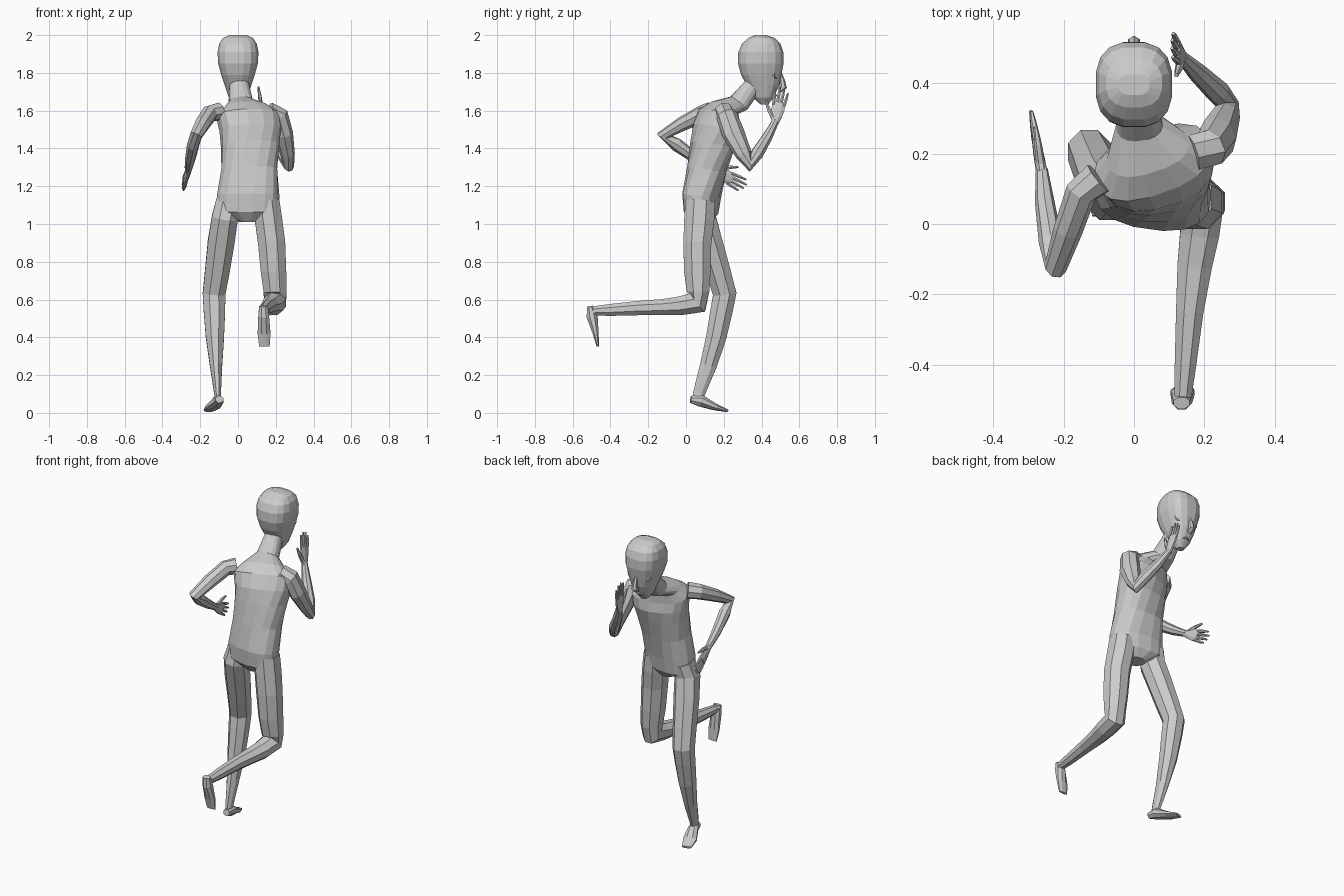
import bpy, bmesh, math
from mathutils import Vector, Matrix


def finish(name, bm):
    bmesh.ops.recalc_face_normals(bm, faces=bm.faces)
    me = bpy.data.meshes.new(name)
    bm.to_mesh(me)
    bm.free()
    ob = bpy.data.objects.new(name, me)
    bpy.context.collection.objects.link(ob)
    return ob


def bridge(bm, rings):
    """Skin a list of vertex-position rings and cap both ends."""
    rings = [[bm.verts.new(p) for p in r] for r in rings]
    n = len(rings[0])
    for a, b in zip(rings, rings[1:]):
        for i in range(n):
            j = (i + 1) % n
            bm.faces.new((a[i], a[j], b[j], b[i]))
    bm.faces.new(rings[0][::-1])
    bm.faces.new(rings[-1])


def ring(c, u, v, ru, rv, n, power=2.0):
    pts = []
    for i in range(n):
        a = 2 * math.pi * (i + 0.5) / n
        ca, sa = math.cos(a), math.sin(a)
        pu = math.copysign(abs(ca) ** (2 / power), ca) * ru
        pv = math.copysign(abs(sa) ** (2 / power), sa) * rv
        pts.append(c + u * pu + v * pv)
    return pts


def limb(bm, rows, lateral, n=8):
    """Rows are x, y, z, half width, half depth along a bent path."""
    pts = [Vector(r[:3]) for r in rows]
    lateral = Vector(lateral)
    rings = []
    for i, r in enumerate(rows):
        a, b = pts[max(i - 1, 0)], pts[min(i + 1, len(pts) - 1)]
        t = (b - a).normalized()
        u = (lateral - t * lateral.dot(t)).normalized()
        rings.append(ring(pts[i], u, t.cross(u), r[3], r[4], n))
    bridge(bm, rings)


def make_limb(name, rows, lateral, n=8):
    bm = bmesh.new()
    limb(bm, rows, lateral, n)
    return finish(name, bm)


def make_hand(name, wrist, along, thumb_side):
    w, d = Vector(wrist), Vector(along).normalized()
    s = Vector(thumb_side)
    s = (s - d * s.dot(d)).normalized()
    bm = bmesh.new()

    def part(rows, n):
        limb(bm, [(*(w + d * a + s * b), ru, rv) for a, b, ru, rv in rows], s, n)

    part([(-.01, 0, .019, .016), (.03, 0, .03, .016), (.07, 0, .038, .014), (.105, 0, .034, .011)], 8)
    for off, length in ((.028, .075), (.0095, .09), (-.0095, .085), (-.028, .065)):
        part([(.09, off, .010, .010), (.10 + length * .5, off * 1.15, .009, .009),
              (.10 + length, off * 1.25, .005, .005)], 6)
    part([(.02, .015, .014, .013), (.06, .048, .011, .011), (.105, .074, .006, .006)], 6)
    return finish(name, bm)


# torso and neck: z, x, y, half width, half depth, yaw, forward pitch
bm = bmesh.new()
rings = []
for z, x, y, rx, ry, yaw, pitch in [
        (1.01, .06, .085, .05, .05, -8, 0), (1.06, .05, .08, .165, .088, -8, 3),
        (1.15, .054, .083, .166, .10, -8, 6), (1.29, .06, .11, .15, .106, 0, 10),
        (1.42, .064, .14, .155, .115, 10, 12), (1.50, .065, .16, .165, .118, 18, 15),
        (1.57, .055, .175, .175, .10, 20, 24), (1.615, .04, .205, .12, .07, 18, 30),
        (1.64, .015, .28, .066, .056, 8, 38), (1.72, .008, .345, .054, .05, 0, 35),
        (1.80, 0, .39, .05, .05, 0, 20)]:
    m = Matrix.Rotation(math.radians(yaw), 3, 'Z') @ Matrix.Rotation(math.radians(-pitch), 3, 'X')
    rings.append(ring(Vector((x, y, z)), m @ Vector((1, 0, 0)), m @ Vector((0, 1, 0)), rx, ry, 16, 2.4))
bridge(bm, rings)
finish("torso", bm)

# head: z, back y, front y, half width
bm = bmesh.new()
rings = []
for z, y0, y1, rx in [(1.632, .395, .435, .022), (1.67, .355, .465, .05), (1.735, .32, .495, .072),
                      (1.79, .29, .507, .09), (1.85, .273, .518, .107), (1.91, .275, .517, .11),
                      (1.955, .295, .502, .101), (1.985, .33, .47, .08), (2.0, .365, .425, .045)]:
    rings.append(ring(Vector((0, (y0 + y1) / 2, z)), Vector((1, 0, 0)), Vector((0, 1, 0)),
                      rx, (y1 - y0) / 2, 16, 2.6))
bridge(bm, rings)
finish("head", bm)

# eyes with raised lids
for side, sx in (("left", -1), ("right", 1)):
    turn = Matrix.Rotation(math.radians(-35 * sx), 4, 'Z')
    place = Matrix.Translation((.055 * sx, .478, 1.795)) @ turn
    bm = bmesh.new()
    bmesh.ops.create_uvsphere(bm, u_segments=10, v_segments=6, radius=.022,
                              matrix=place @ Matrix.Diagonal((1, .6, .8, 1)))
    finish(side + "_eye", bm)
    bpy.ops.mesh.primitive_torus_add(major_segments=12, minor_segments=5,
                                     major_radius=.028, minor_radius=.007)
    lid = bpy.context.object
    lid.name = side + "_eyelid"
    lid.matrix_world = place @ Matrix.Rotation(math.pi / 2, 4, 'X') @ Matrix.Diagonal((1, .8, 1, 1))

# nose and mouth
make_limb("nose", [(0, .498, 1.80, .008, .008), (0, .51, 1.76, .014, .014),
                   (0, .515, 1.725, .019, .02), (0, .495, 1.705, .014, .012)], (1, 0, 0), 6)
make_limb("mouth", [(-.028, .462, 1.678, .004, .004), (0, .474, 1.68, .007, .008),
                    (.028, .462, 1.678, .004, .004)], (0, 0, 1), 6)

# arms
make_limb("left_arm", [(-.10, .13, 1.595, .05, .05), (-.15, .09, 1.585, .045, .046),
                       (-.188, -.02, 1.53, .042, .038), (-.222, -.12, 1.47, .034, .034),
                       (-.237, -.05, 1.42, .033, .036), (-.253, .06, 1.342, .028, .028),
                       (-.262, .155, 1.282, .017, .019)], (1, -.1, -.4))
make_limb("right_arm", [(.165, .20, 1.59, .055, .055), (.215, .215, 1.575, .052, .056),
                        (.24, .25, 1.48, .05, .062), (.262, .305, 1.37, .038, .045),
                        (.268, .337, 1.312, .03, .036), (.238, .375, 1.37, .034, .035),
                        (.18, .43, 1.46, .028, .028), (.135, .475, 1.545, .017, .019)], (.9, .32, .3))
make_hand("left_hand", (-.262, .15, 1.285), (-.03, .16, -.085), (0, .45, .9))
make_hand("right_hand", (.135, .473, 1.54), (-.025, .035, .17), (0, -1, .2))

# legs
make_limb("left_leg", [(-.05, .10, 1.12, .07, .075), (-.07, .085, 1.03, .075, .08),
                       (-.09, .125, .90, .076, .075), (-.11, .17, .75, .07, .071),
                       (-.127, .205, .63, .065, .067), (-.125, .19, .55, .062, .064),
                       (-.122, .16, .40, .052, .058), (-.116, .118, .25, .035, .048),
                       (-.108, .068, .10, .019, .034), (-.104, .06, .06, .02, .03)], (1, 0, 0))
make_limb("right_leg", [(.15, .075, 1.12, .075, .085), (.162, .07, 1.02, .078, .086),
                        (.178, .06, .90, .078, .08), (.188, .06, .75, .073, .076),
                        (.197, .064, .64, .066, .064), (.195, .062, .585, .063, .066),
                        (.186, -.03, .567, .06, .054), (.172, -.12, .56, .053, .046),
                        (.158, -.25, .555, .042, .041), (.146, -.40, .545, .033, .034),
                        (.139, -.49, .54, .026, .026)], (1, 0, 0))

# feet
make_limb("left_foot", [(-.098, .025, .072, .022, .02), (-.105, .075, .066, .03, .034),
                        (-.133, .15, .032, .043, .019), (-.155, .215, .012, .03, .008)], (1, .3, 0))
make_limb("right_foot", [(.135, -.508, .565, .025, .018), (.136, -.497, .51, .031, .032),
                         (.138, -.478, .42, .037, .017), (.14, -.467, .352, .03, .007)], (1, 0, 0))
